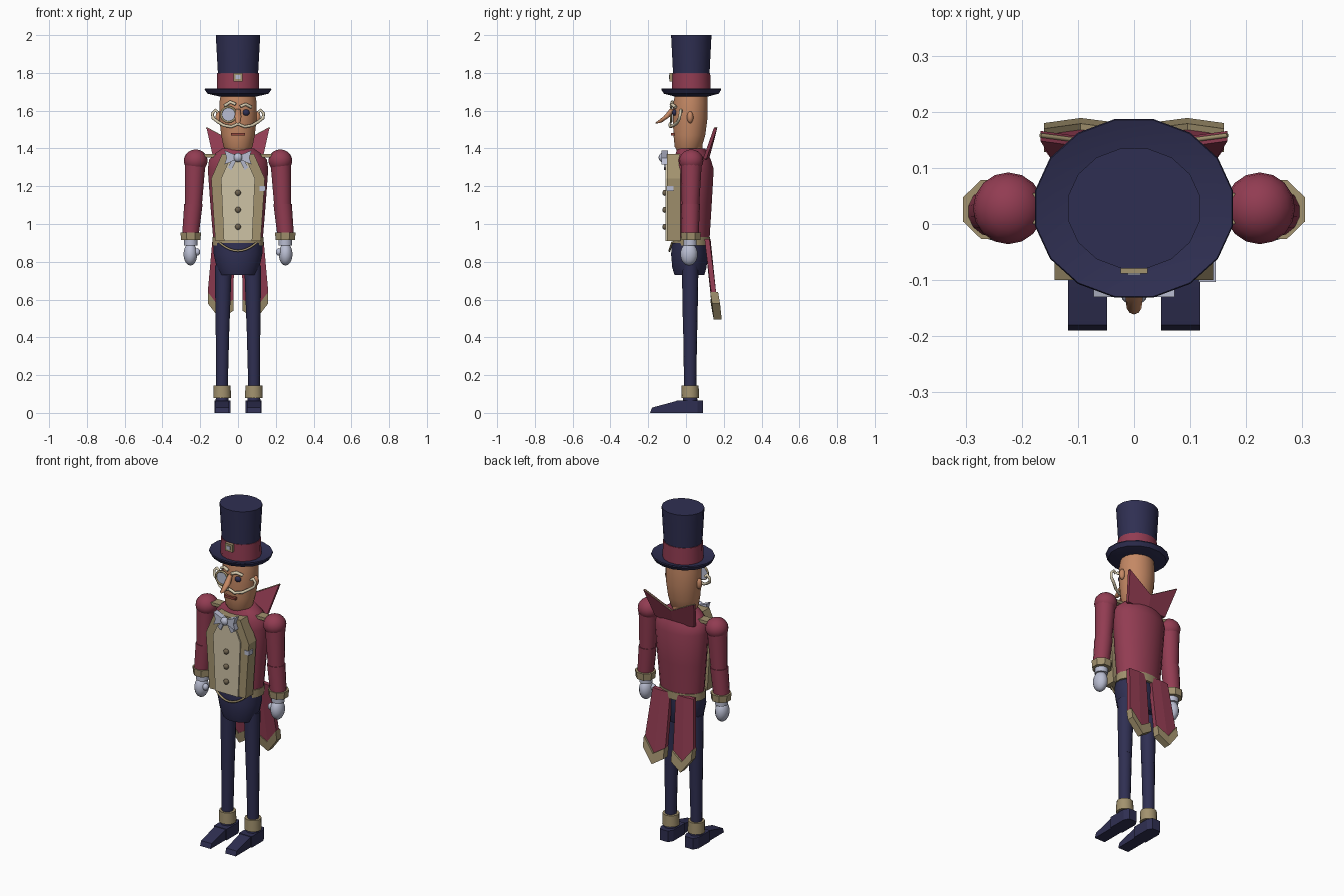
import bpy, bmesh, math
from mathutils import Vector


def mat(name, r, g, b):
    m = bpy.data.materials.new(name)
    lin = lambda c: (c / 255 / 12.92) if c < 10 else ((c / 255 + 0.055) / 1.055) ** 2.4
    m.diffuse_color = (lin(r), lin(g), lin(b), 1)
    return m


NAVY = mat("navy", 47, 47, 82)
RED = mat("crimson", 146, 60, 82)
SKIN = mat("skin", 196, 136, 100)
KHAKI = mat("khaki", 162, 146, 110)
CREAM = mat("cream", 206, 194, 165)
WHITE = mat("glove white", 186, 190, 210)
BRASS = mat("dark brass", 112, 100, 80)
LIP = mat("lip", 148, 72, 62)
HAIR = mat("hair", 216, 204, 176)


def finish(name, bm, m, angle=40):
    bmesh.ops.recalc_face_normals(bm, faces=bm.faces[:])
    me = bpy.data.meshes.new(name)
    bm.to_mesh(me)
    bm.free()
    me.materials.append(m)
    for p in me.polygons:
        p.use_smooth = True
    me.set_sharp_from_angle(angle=math.radians(angle))
    ob = bpy.data.objects.new(name, me)
    bpy.context.collection.objects.link(ob)
    return ob


def loft(name, rings, m, n=16, angle=40):
    """Stack of ellipses (x, y, z, rx, ry) joined and capped."""
    bm = bmesh.new()
    loops = []
    for x, y, z, rx, ry in rings:
        loops.append([bm.verts.new((x + rx * math.cos(t), y + ry * math.sin(t), z))
                      for t in (2 * math.pi * (i + 0.5) / n for i in range(n))])
    for a, b in zip(loops, loops[1:]):
        for i in range(n):
            j = (i + 1) % n
            bm.faces.new((a[i], a[j], b[j], b[i]))
    bm.faces.new(loops[0])
    bm.faces.new(loops[-1])
    return finish(name, bm, m, angle)


def ball(name, c, r, m, n=16):
    bm = bmesh.new()
    bmesh.ops.create_uvsphere(bm, u_segments=n, v_segments=n // 2 + 2, radius=1)
    for v in bm.verts:
        v.co = Vector(c) + Vector([v.co[i] * r[i] for i in range(3)])
    return finish(name, bm, m, 60)


def prism(name, pts, vec, m):
    """Polygon in space extruded along a vector."""
    bm = bmesh.new()
    a = [bm.verts.new(p) for p in pts]
    b = [bm.verts.new(Vector(p) + Vector(vec)) for p in pts]
    bm.faces.new(a)
    bm.faces.new(b)
    for i in range(len(a)):
        j = (i + 1) % len(a)
        bm.faces.new((a[i], a[j], b[j], b[i]))
    return finish(name, bm, m, 20)


def box(name, lo, hi, m):
    return prism(name, [(lo[0], lo[1], lo[2]), (hi[0], lo[1], lo[2]), (hi[0], lo[1], hi[2]),
                        (lo[0], lo[1], hi[2])], (0, hi[1] - lo[1], 0), m)


def tube(name, pts, r, m, cyclic=False):
    cu = bpy.data.curves.new(name, 'CURVE')
    cu.dimensions = '3D'
    cu.bevel_depth, cu.bevel_resolution, cu.use_fill_caps = r, 1, True
    sp = cu.splines.new('POLY')
    sp.points.add(len(pts) - 1)
    for p, c in zip(sp.points, pts):
        p.co = (*c, 1)
    sp.use_cyclic_u = cyclic
    cu.materials.append(m)
    ob = bpy.data.objects.new(name, cu)
    bpy.context.collection.objects.link(ob)


C = 0.028  # depth of the body axis

# Top hat
loft("hat_crown", [(0, C, 1.79, .108, .098), (0, C, 2.0, .12, .109)], NAVY)
loft("hat_band", [(0, C, 1.70, .114, .105), (0, C, 1.80, .112, .102)], RED)
loft("hat_brim", [(0, C, 1.675, .10, .09), (0, C, 1.69, .165, .148), (0, C, 1.712, .18, .162),
                  (0, C, 1.718, .178, .16), (0, C, 1.70, .11, .10)], NAVY)
box("hat_buckle", (-.024, -.088, 1.755), (.024, -.07, 1.80), KHAKI)
box("buckle_inset", (-.012, -.091, 1.767), (.012, -.087, 1.788), WHITE)

# Head and face
loft("head", [(0, .01, 1.385, .062, .058), (0, .012, 1.41, .078, .073), (0, .018, 1.47, .09, .085),
              (0, .022, 1.56, .10, .093), (0, .024, 1.64, .10, .092), (0, C, 1.70, .09, .085)], SKIN, 20)
loft("neck", [(0, C, 1.34, .06, .06), (0, C, 1.42, .06, .06)], SKIN)
loft("nose", [(0, -.155, 1.533, .006, .006), (0, -.145, 1.537, .014, .016), (0, -.10, 1.57, .019, .018),
              (0, -.07, 1.61, .012, .015)], SKIN, 10, 60)
box("mouth", (-.036, -.079, 1.468), (.036, -.06, 1.482), LIP)
ball("eye", (.042, -.06, 1.59), (.019, .014, .017), NAVY, 12)
disc = [(-.05 + .04 * math.cos(t), -.08, 1.58 + .04 * math.sin(t))
        for t in (2 * math.pi * i / 16 for i in range(16))]
prism("monocle_glass", disc, (0, .008, 0), WHITE)
tube("monocle_rim", disc, .006, KHAKI, True)
for s in (-1, 1):
    ball("ear", (s * .102, .022, 1.565), (.018, .017, .032), SKIN, 10)
    tube("moustache", [(0, -.085, 1.53), (s * .035, -.083, 1.515), (s * .075, -.065, 1.522),
                       (s * .105, -.045, 1.54), (s * .132, -.035, 1.56), (s * .136, -.03, 1.585),
                       (s * .12, -.028, 1.603), (s * .106, -.028, 1.59)], .0085, HAIR)
    tube("eyebrow", [(s * .012, -.078, 1.628 - s * .006), (s * .04, -.073, 1.64 - s * .006),
                     (s * .07, -.055, 1.622 - s * .004)], .009, HAIR)

# Coat body
loft("coat_body", [(0, .035, .91, .132, .09), (0, .037, 1.1, .148, .10), (0, .04, 1.29, .162, .108),
                   (0, .035, 1.34, .155, .098), (0, .03, 1.375, .12, .085), (0, C, 1.40, .085, .075)], RED, 20)

# Waistcoat: khaki lapel block with cream front panel
lapel = [(.12, .91), (.142, 1.24), (.085, 1.37)]
prism("lapels", [(x, -.10, z) for x, z in lapel] + [(-x, -.10, z) for x, z in lapel[::-1]],
      (0, .07, 0), KHAKI)
panel = [(.075, .91), (.09, 1.24), (.05, 1.33)]
prism("waistcoat", [(x, -.108, z) for x, z in panel] + [(-x, -.108, z) for x, z in panel[::-1]],
      (0, .03, 0), CREAM)
for z in (1.165, 1.075, .985):
    ball("button", (0, -.112, z), (.016, .013, .016), BRASS, 10)
box("pocket_square", (.115, -.103, 1.175), (.146, -.065, 1.20), WHITE)

# Bow tie
for s in (-1, 1):
    prism("bow", [(s * .012, -.13, 1.34), (s * .072, -.13, 1.315), (s * .06, -.13, 1.35),
                  (s * .072, -.13, 1.39), (s * .012, -.13, 1.365)], (0, .035, 0), WHITE)
    prism("bow_tail", [(s * .005, -.12, 1.345), (s * .035, -.115, 1.285), (s * .055, -.115, 1.30),
                       (s * .025, -.12, 1.35)], (0, .02, 0), WHITE)
ball("bow_knot", (0, -.125, 1.352), (.024, .02, .024), WHITE, 12)

# Raised collar, tail flaps with trim
for s in (-1, 1):
    prism("collar", [(0, .10, 1.33), (s * .13, .09, 1.345), (s * .167, .148, 1.51), (0, .125, 1.42)],
          (0, .018, 0), RED)
    tube("collar_edge", [(0, .136, 1.42), (s * .167, .158, 1.51)], .004, KHAKI)
    red = [(.135, .098, .92), (.16, .133, .64)], [(.075, .104, .92), (.095, .142, .555)], \
          [(.018, .098, .92), (.025, .133, .60)]
    for (at, ab), (bt, bb) in zip(red, red[1:]):
        m = lambda p, dy=0, dz=0: (s * p[0], p[1] + dy, p[2] + dz)
        prism("coat_tail", [m(at), m(bt), m(bb), m(ab)], (0, .026, 0), RED)
        prism("tail_trim", [m(ab, -.005), m(bb, -.005), m(bb, .005, -.06), m(ab, .005, -.06)],
              (0, .042, 0), KHAKI)

# Belt, watch chain and hips
loft("belt", [(0, .03, .885, .138, .10), (0, .03, .93, .138, .10)], KHAKI, 16)
tube("watch_chain", [(x, -.088 + 1.5 * x * x, .858 + 4.5 * x * x)
                     for x in [i * .02 for i in range(-5, 6)]], .006, KHAKI)
loft("hips", [(0, .018, .73, .098, .08), (0, .018, .77, .115, .092), (0, .018, .84, .13, .098),
              (0, .02, .90, .13, .095)], NAVY, 20, 50)

for s in (-1, 1):
    # Arm
    ball("shoulder", (s * .224, C, 1.335), (.063, .064, .06), RED, 16)
    box("epaulette", (min(s * .115, s * .18), .0, 1.352), (max(s * .115, s * .18), .055, 1.37), KHAKI)
    loft("upper_arm", [(s * .236, .024, 1.10, .046, .046), (s * .226, C, 1.33, .056, .056)], RED, 14)
    loft("forearm", [(s * .252, .022, .94, .045, .045), (s * .236, .024, 1.105, .05, .05)], RED, 14)
    loft("cuff", [(s * .25, .026, .915, .055, .054), (s * .25, .026, .956, .059, .057)], KHAKI, 8, 30)
    loft("shirt_cuff", [(s * .25, .022, .885, .036, .036), (s * .25, .022, .92, .036, .036)], WHITE, 12)
    ball("hand", (s * .252, .016, .84), (.037, .046, .06), WHITE, 14)
    ball("thumb", (s * .216, .002, .852), (.017, .018, .02), WHITE, 10)
    # Leg
    loft("thigh", [(s * .082, .022, .44, .037, .038), (s * .078, .022, .78, .046, .044)], NAVY, 14)
    loft("shin", [(s * .085, .022, .12, .031, .032), (s * .082, .022, .445, .037, .037)], NAVY, 14)
    loft("spat", [(s * .084, .022, .078, .048, .047), (s * .084, .022, .145, .046, .045)], KHAKI, 14)
    # Shoe
    loft("ankle", [(s * .084, .022, .05, .037, .042), (s * .084, .022, .085, .034, .038)], NAVY, 12)
    o = s * .083
    prism("shoe_heel", [(o - .042, -.05, 0), (o + .042, -.05, 0), (o + .042, .06, 0), (o + .026, .09, 0),
                        (o - .026, .09, 0), (o - .042, .06, 0)], (0, 0, .066), NAVY)
    prism("shoe_toe", [(o - .035, -.19, 0), (o - .035, -.02, 0), (o - .035, -.02, .066),
                       (o - .035, -.05, .063), (o - .035, -.18, .028)], (.07, 0, 0), NAVY)
